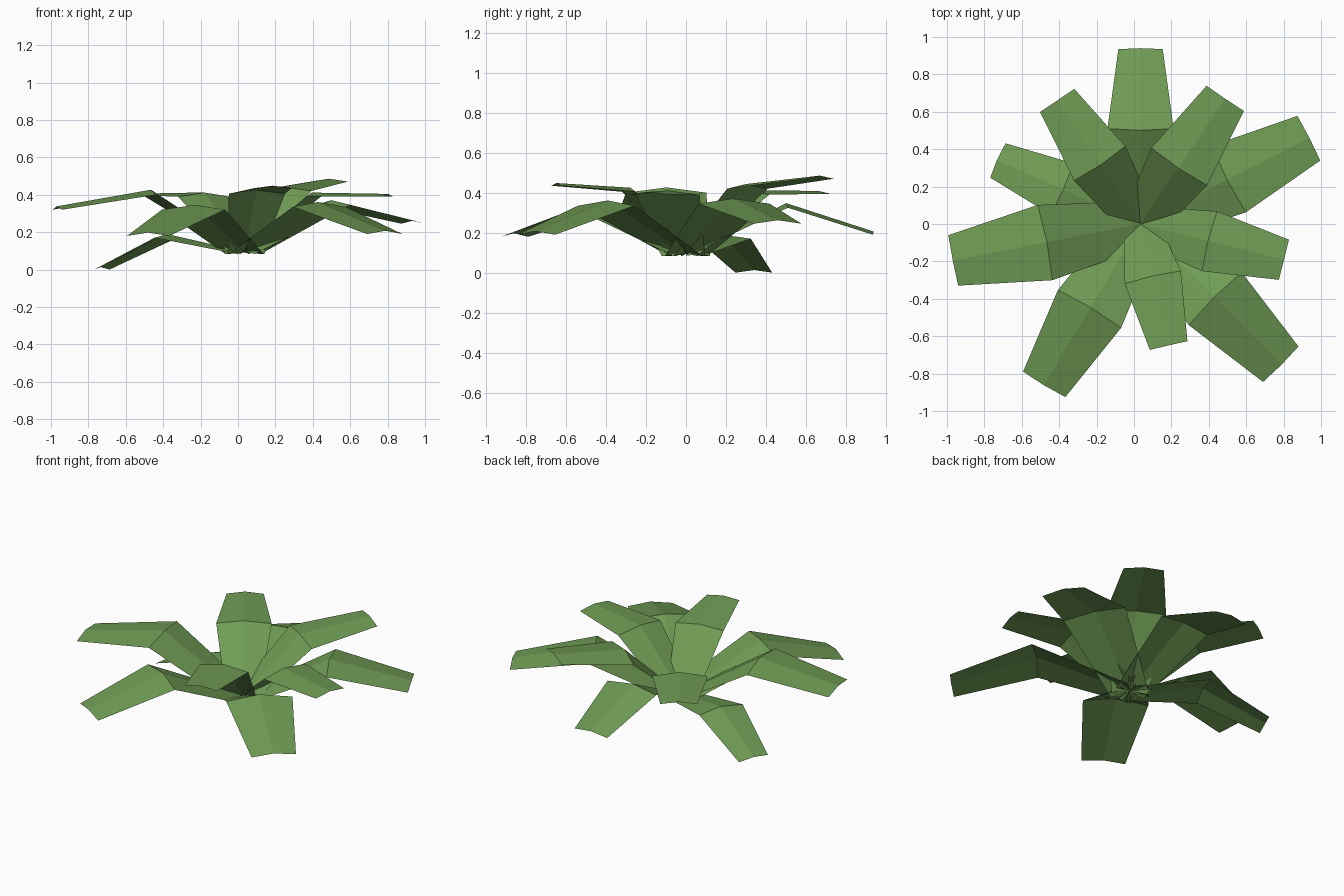
import bpy
from math import radians, cos, sin
from mathutils import Vector

cube = bpy.data.objects.get("Cube")
if cube:
    bpy.data.objects.remove(cube, do_unlink=True)

green = bpy.data.materials.new("leaf_green")
green.use_nodes = True
color = (0.16, 0.33, 0.09, 1)
green.diffuse_color = color
shader = green.node_tree.nodes["Principled BSDF"]
shader.inputs["Base Color"].default_value = color
shader.inputs["Roughness"].default_value = 0.9

CROWN = Vector((0.035, 0, 0))   # shared root of all leaves
BASE_Z = 0.083


def make_leaf(name, angle, fold, fold_z, tip, tip_z, half_width):
    """Arched leaf: rises from the crown, folds at its widest row, then spreads to a blunt tip."""
    a = radians(angle)
    out = Vector((cos(a), sin(a), 0))
    side = Vector((-sin(a), cos(a), 0))
    up = Vector((0, 0, 1))
    rows = [(0, BASE_Z, half_width * 0.6),
            (fold, fold_z, half_width),
            (tip, tip_z, half_width * 0.67)]
    # the midrib stands slightly above the edges, square to each row
    slope = (tip_z - fold_z) / (tip - fold)
    lean = [0, -0.4, -slope]
    verts = []
    for (dist, z, w), k in zip(rows, lean):
        rib = (up + out * k) * w * 0.13
        for s in (-1, 0, 1):
            p = CROWN + out * dist + side * w * s + up * z
            verts.append(p if s else p + rib)
    faces = [(i, i + 3, i + 4, i + 1) for r in (0, 3) for i in (r, r + 1)]
    mesh = bpy.data.meshes.new(name)
    mesh.from_pydata(verts, [], faces)
    mesh.materials.append(green)
    leaf = bpy.data.objects.new(name, mesh)
    bpy.context.collection.objects.link(leaf)


# name, heading, fold distance and height, tip distance and height, half width
LEAVES = [
    ("back_leaf", 90, 0.51, 0.325, 0.935, 0.19, 0.177),
    ("back_left_leaf", 56, 0.37, 0.42, 0.81, 0.47, 0.18),
    ("left_rear_leaf", 27, 0.53, 0.345, 1.01, 0.245, 0.2),
    ("left_front_leaf", -14, 0.38, 0.39, 0.79, 0.39, 0.165),
    ("front_left_leaf", -45, 0.565, 0.335, 1.06, 0.19, 0.2),
    ("front_leaf", -77, 0.293, 0.405, 0.667, 0.435, 0.154),
    ("front_right_leaf", 239, 0.53, 0.32, 1.0, 0.18, 0.197),
    ("right_leaf", 191, 0.52, 0.4, 1.02, 0.32, 0.205),
    ("low_right_leaf", 156, 0.46, 0.17, 0.835, 0, 0.15),
    ("back_right_leaf", 124, 0.39, 0.39, 0.797, 0.395, 0.165),
]
for leaf in LEAVES:
    make_leaf(*leaf)
